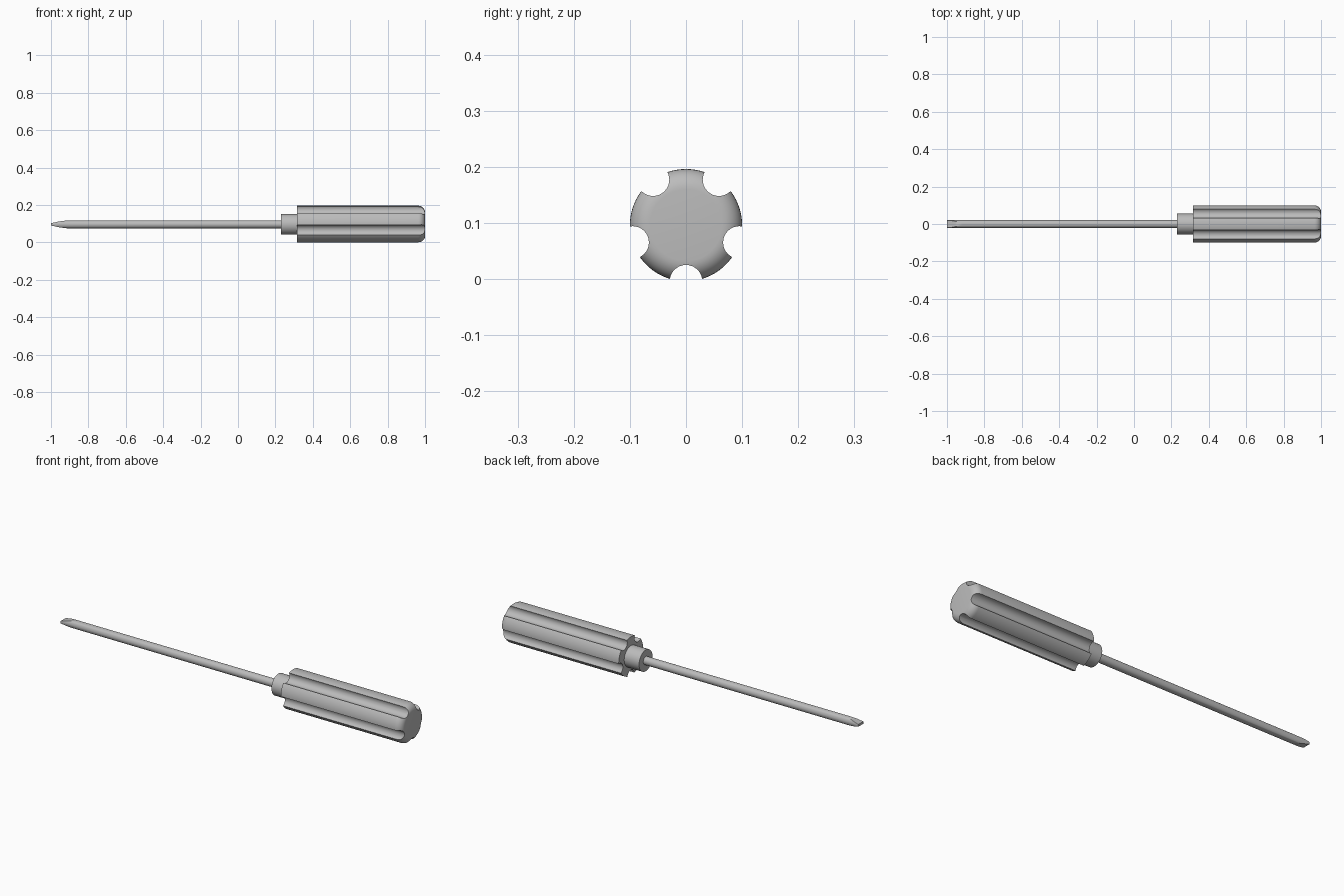
import bpy
import bmesh
from math import pi, sin, cos, radians
from mathutils import Vector

cube = bpy.data.objects.get("Cube")
if cube:
    bpy.data.objects.remove(cube, do_unlink=True)

AXIS_Z = 0.096
HANDLE_R = 0.1

grey = bpy.data.materials.new("plain_grey")
grey.use_nodes = True
grey.diffuse_color = (0.5, 0.5, 0.5, 1)
bsdf = next(n for n in grey.node_tree.nodes if n.type == 'BSDF_PRINCIPLED')
bsdf.inputs["Base Color"].default_value = (0.5, 0.5, 0.5, 1)
bsdf.inputs["Roughness"].default_value = 0.6


def add_lathe(bm, profile, segments, y=0.0, z=AXIS_Z):
    """Closed solid turned about an axis along x, from (x, radius) pairs."""
    rings = []
    for x, r in profile:
        angles = [2 * pi * i / segments for i in range(segments)]
        rings.append([bm.verts.new((x, y + r * cos(a), z + r * sin(a))) for a in angles])
    for a, b in zip(rings, rings[1:]):
        for i in range(segments):
            j = (i + 1) % segments
            bm.faces.new((a[i], a[j], b[j], b[i]))
    bm.faces.new(rings[0])
    bm.faces.new(rings[-1])


def make_object(name, bm):
    bmesh.ops.recalc_face_normals(bm, faces=bm.faces[:])
    mesh = bpy.data.meshes.new(name)
    bm.to_mesh(mesh)
    bm.free()
    mesh.materials.append(grey)
    obj = bpy.data.objects.new(name, mesh)
    bpy.context.collection.objects.link(obj)
    return obj


def activate(obj):
    bpy.ops.object.select_all(action='DESELECT')
    obj.select_set(True)
    bpy.context.view_layer.objects.active = obj


# Handle body with a rounded butt end
corner = 0.036
profile = [(0.315, HANDLE_R)]
for i in range(9):
    a = i / 8 * pi / 2
    profile.append((1 - corner + corner * sin(a), HANDLE_R - corner + corner * cos(a)))
bm = bmesh.new()
add_lathe(bm, profile, 80)
handle = make_object("handle", bm)

# Five grip flutes, the first one underneath
bm = bmesh.new()
for i in range(5):
    a = radians(-90 + 72 * i)
    add_lathe(bm, [(0.2, 0.029), (1.1, 0.029)], 32,
              HANDLE_R * cos(a), AXIS_Z + HANDLE_R * sin(a))
cutter = make_object("flute_cutter", bm)
cutter.hide_render = True
flutes = handle.modifiers.new("flutes", 'BOOLEAN')
flutes.operation = 'DIFFERENCE'
flutes.solver = 'EXACT'
flutes.object = cutter
activate(handle)
bpy.ops.object.modifier_apply(modifier=flutes.name)
bpy.data.objects.remove(cutter, do_unlink=True)

# Collar between handle and shaft
bm = bmesh.new()
add_lathe(bm, [(0.23, 0.055), (0.32, 0.055)], 48)
collar = make_object("collar", bm)

# Shaft, ground on both sides to a flat blade
bm = bmesh.new()
add_lathe(bm, [(-1, 0.021), (0.24, 0.021)], 32)
grind = [(-0.915, 0.021), (-0.955, 0.016), (-1, 0.006)]
for side in (1, -1):
    for (x0, h0), (x1, h1) in zip(grind, grind[1:]):
        normal = Vector((h1 - h0, 0, side * (x0 - x1)))
        geom = bm.verts[:] + bm.edges[:] + bm.faces[:]
        cut = bmesh.ops.bisect_plane(bm, geom=geom, dist=1e-6, clear_outer=True,
                                     plane_co=(x0, 0, AXIS_Z + side * h0), plane_no=normal)
        edges = [e for e in cut["geom_cut"] if isinstance(e, bmesh.types.BMEdge)]
        bmesh.ops.holes_fill(bm, edges=edges, sides=0)
shaft = make_object("shaft", bm)

# Smooth curved walls, crisp rims
for obj in (handle, collar, shaft):
    activate(obj)
    bpy.ops.object.shade_smooth_by_angle(angle=radians(30))
